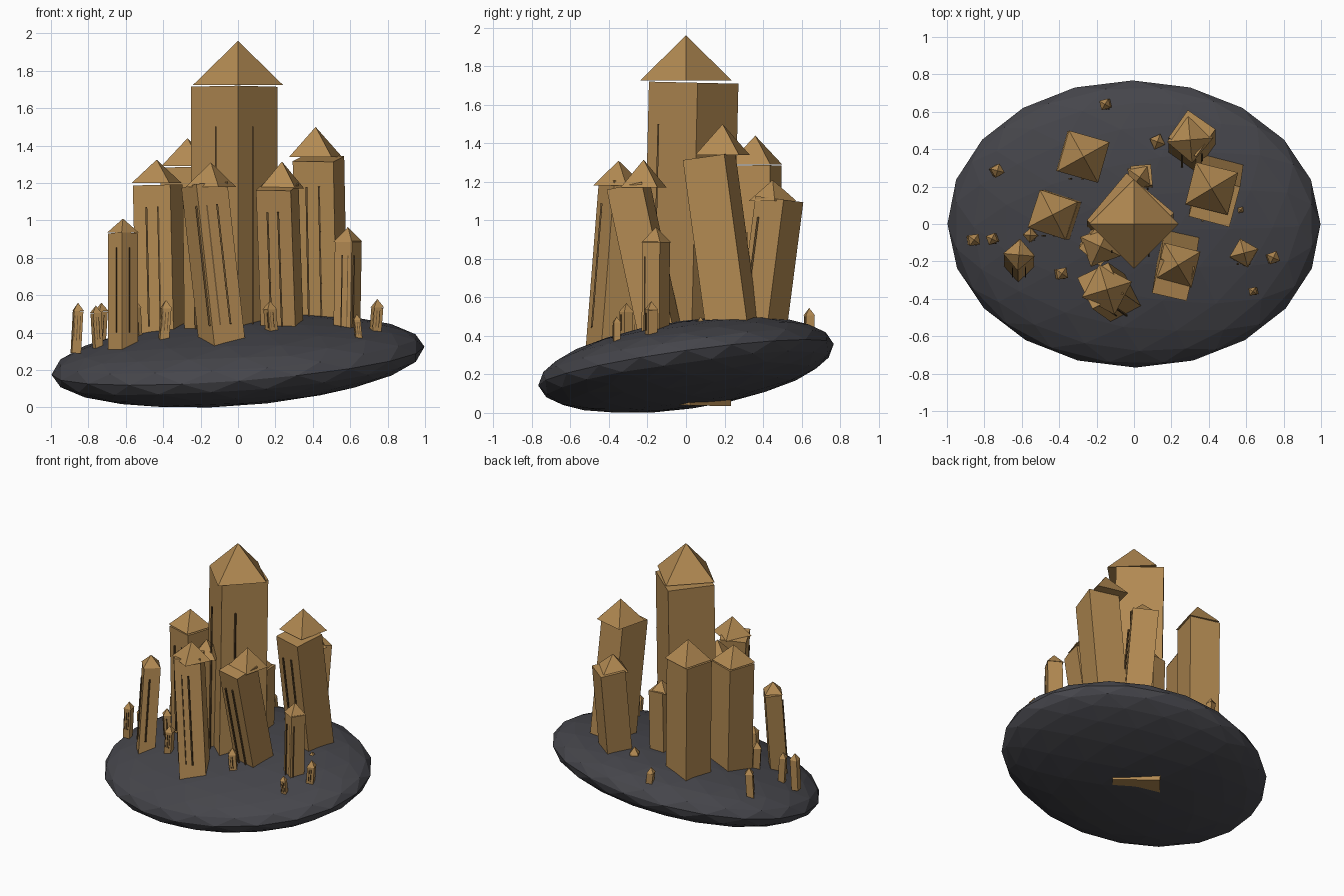
import bpy, bmesh, math
from mathutils import Matrix, Vector


def material(name, rgb):
    m = bpy.data.materials.new(name)
    m.diffuse_color = (*rgb, 1)
    return m


ROCK = material("dark rock", (0.06, 0.06, 0.07))
GOLD = material("bronze gold", (0.45, 0.255, 0.085))
SLIT = material("dark bronze", (0.14, 0.08, 0.03))


def finish(bm, name, mat):
    me = bpy.data.meshes.new(name)
    bm.to_mesh(me)
    bm.free()
    me.materials.append(mat)
    ob = bpy.data.objects.new(name, me)
    bpy.context.collection.objects.link(ob)
    return ob


def rz(deg):
    return Matrix.Rotation(math.radians(deg), 4, 'Z')


def add_box(bm, frame, x, y, z0, z1, sx, sy):
    bmesh.ops.create_cube(bm, size=1, matrix=frame @ Matrix.Translation((x, y, (z0 + z1) / 2))
                          @ Matrix.Diagonal((sx, sy, z1 - z0, 1)))


def tower(name, base, top, w, yaw, apex, roof_z, roof_r, roof_yaw, sink=0.08):
    """Leaning square shaft, pyramid roof and three thin slits on the front."""
    base, top = Vector(base), Vector(top)
    axis = top - base
    L = axis.length
    frame = Matrix.Translation(base) @ Vector((0, 0, 1)).rotation_difference(axis).to_matrix().to_4x4()
    # shaft
    bm = bmesh.new()
    add_box(bm, frame @ rz(yaw), 0, 0, -sink, L, w, w)
    finish(bm, name + "_shaft", GOLD)
    # roof
    bm = bmesh.new()
    h = apex[2] - roof_z
    bmesh.ops.create_cone(bm, cap_ends=True, segments=4, radius1=roof_r, radius2=0, depth=h,
                          matrix=Matrix.Translation((apex[0], apex[1], roof_z + h / 2)) @ rz(roof_yaw + 45))
    finish(bm, name + "_roof", GOLD)
    # slits
    bm = bmesh.new()
    t = max(0.004, min(0.01, w * 0.06))
    for k in (-0.3, 0, 0.3):
        add_box(bm, frame, k * w, -0.54 * w, L * 0.15, L * 0.87, t, min(0.009, w * 0.1))
    finish(bm, name + "_slits", SLIT)


# tilted rock base
TILT = Matrix.Rotation(-0.075, 4, 'Y') @ Matrix.Rotation(0.14, 4, 'X')
bm = bmesh.new()
bmesh.ops.create_icosphere(bm, subdivisions=3, radius=1, matrix=Matrix.Translation((0, 0, 0.25)) @ TILT
                           @ Matrix.Diagonal((1.0, 0.775, 0.218, 1)))
finish(bm, "rock_base", ROCK)

# main tower
tower("main_tower", (-0.02, 0.0, 0.04), (-0.02, 0.04, 1.715), 0.33, 50,
      (0, 0, 1.96), 1.725, 0.24, 45, 0)

# large towers: base, top, width, yaw, apex, roof base height, roof radius, roof yaw
LARGE = [
    ((0.45, 0.26, 0.3), (0.43, 0.12, 1.33), 0.225, -15, (0.415, 0.19, 1.50), 1.34, 0.165, -14),
    ((0.24, -0.11, 0.3), (0.21, -0.30, 1.18), 0.19, -13, (0.235, -0.22, 1.315), 1.17, 0.14, -14),
    ((-0.08, -0.40, 0.3), (-0.18, -0.33, 1.19), 0.185, 26, (-0.145, -0.35, 1.31), 1.18, 0.14, -28),
    ((-0.41, 0.05, 0.3), (-0.43, 0.05, 1.19), 0.21, -18, (-0.435, 0.05, 1.325), 1.20, 0.15, -18),
    ((-0.27, 0.36, 0.3), (-0.28, 0.36, 1.285), 0.22, -16, (-0.27, 0.36, 1.44), 1.29, 0.16, -16),
    ((0.31, 0.38, 0.3), (0.31, 0.485, 1.11), 0.18, -35, (0.30, 0.45, 1.21), 1.10, 0.125, -40),
    ((-0.615, -0.23, 0.3), (-0.615, -0.16, 0.93), 0.115, 42, (-0.615, -0.165, 1.01), 0.935, 0.085, 40),
    ((0.58, -0.16, 0.3), (0.59, -0.155, 0.89), 0.105, -30, (0.588, -0.155, 0.965), 0.885, 0.08, -30),
    ((0.04, 0.24, 0.3), (0.04, 0.26, 0.94), 0.11, 5, (0.03, 0.25, 1.01), 0.93, 0.08, 10),
    ((-0.18, -0.09, 0.3), (-0.19, -0.12, 1.12), 0.15, -40, (-0.18, -0.12, 1.23), 1.11, 0.12, 20),
]
for i, spec in enumerate(LARGE):
    tower(f"tower_{i + 1}", *spec)

# small spires: x, y, shaft foot, apex, width, yaw
SMALL = [
    (-0.855, -0.085, 0.33, 0.56, 0.05, 8), (-0.76, -0.08, 0.34, 0.545, 0.045, 20),
    (-0.73, 0.285, 0.36, 0.56, 0.05, 30), (-0.555, -0.06, 0.36, 0.58, 0.05, 40),
    (-0.385, -0.265, 0.39, 0.575, 0.05, 10), (-0.155, 0.64, 0.43, 0.545, 0.045, 15),
    (0.125, 0.44, 0.45, 0.55, 0.055, 25), (0.635, -0.36, 0.37, 0.50, 0.035, 10),
    (0.745, -0.18, 0.41, 0.58, 0.05, 20), (0.17, -0.31, 0.41, 0.57, 0.05, 30),
    (0.57, 0.075, 0.42, 0.50, 0.025, 10), (-0.645, -0.22, 0.36, 0.50, 0.03, 0),
]
for i, (x, y, z0, z1, w, yaw) in enumerate(SMALL):
    lean = 0.01 * (1 if i % 2 else -1)
    zt = z1 - w * 0.9
    tower(f"spire_{i + 1}", (x + lean, y, z0), (x, y, zt), w, yaw,
          (x, y, z1), zt, w * 0.8, yaw, 0.04)
